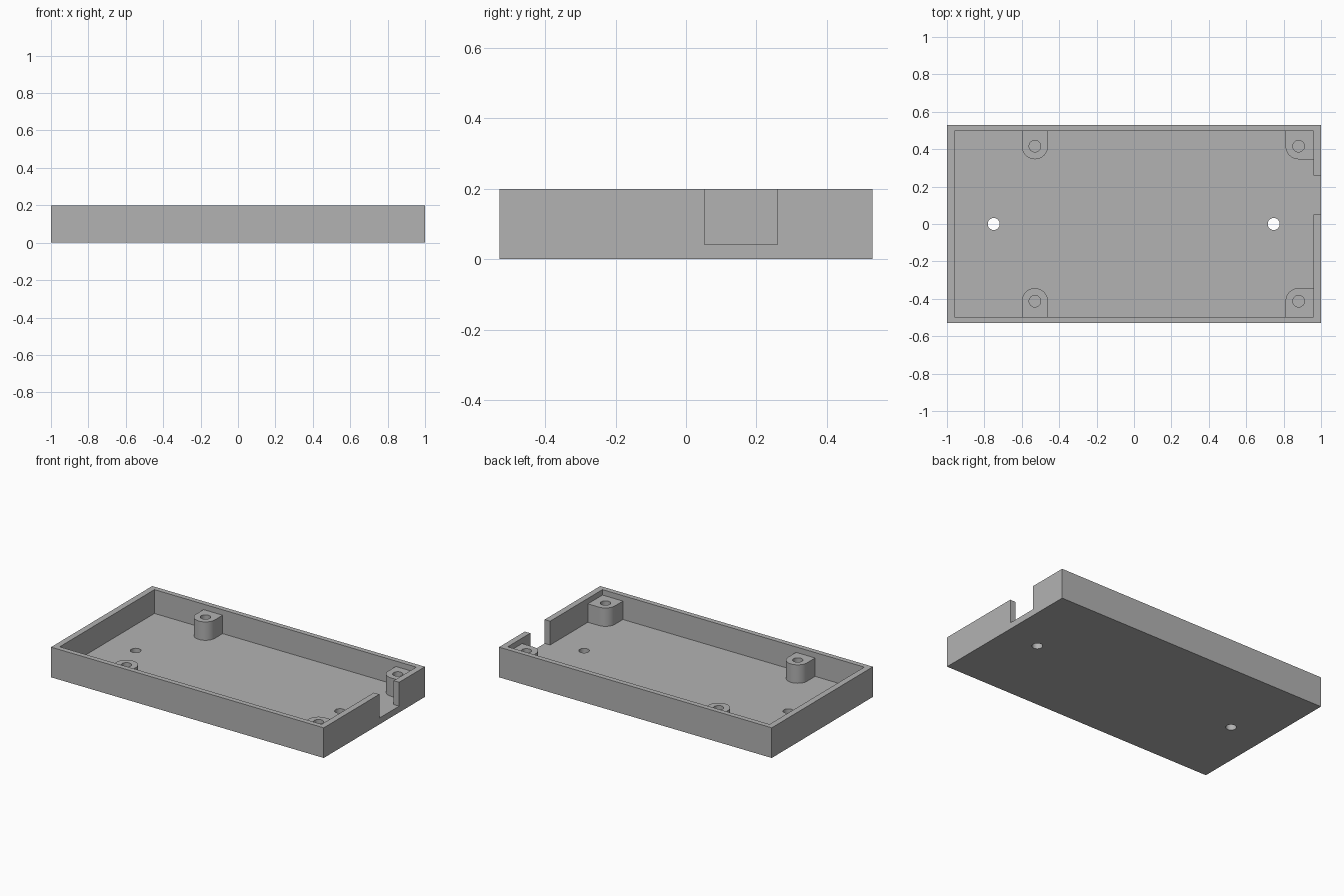
import bpy, bmesh
from math import sin, cos, pi

old = bpy.data.objects.get("Cube")
if old:
    bpy.data.objects.remove(old, do_unlink=True)

# Main dimensions
FLOOR, TOP, POST_TOP = 0.042, 0.2, 0.164
HALF_X, HALF_Y = 1.0, 0.53
IN_X, IN_Y = 0.96, 0.496
POST_R, HOLE_R, EMBED = 0.07, 0.031, 0.01

grey = bpy.data.materials.new("plain_grey")
grey.use_nodes = True
grey.diffuse_color = (0.45, 0.45, 0.45, 1)
grey.node_tree.nodes["Principled BSDF"].inputs["Base Color"].default_value = (0.45, 0.45, 0.45, 1)


def prism(name, outline, z0, z1):
    """Extrude a flat outline from z0 up to z1."""
    bm = bmesh.new()
    face = bm.faces.new([bm.verts.new((x, y, z0)) for x, y in outline])
    top = bmesh.ops.extrude_face_region(bm, geom=[face])["geom"]
    verts = [g for g in top if isinstance(g, bmesh.types.BMVert)]
    bmesh.ops.translate(bm, vec=(0, 0, z1 - z0), verts=verts)
    bmesh.ops.recalc_face_normals(bm, faces=bm.faces)
    mesh = bpy.data.meshes.new(name)
    bm.to_mesh(mesh)
    bm.free()
    mesh.materials.append(grey)
    obj = bpy.data.objects.new(name, mesh)
    bpy.context.collection.objects.link(obj)
    return obj


def rect(x0, x1, y0, y1):
    return [(x0, y0), (x1, y0), (x1, y1), (x0, y1)]


def arc(cx, cy, r, a0, a1, n, flip=1):
    return [(cx + r * cos(a0 + (a1 - a0) * i / n),
             cy + flip * r * sin(a0 + (a1 - a0) * i / n)) for i in range(n + 1)]


def circle(cx, cy, r):
    return arc(cx, cy, r, 0, 2 * pi, 32)[:-1]


def activate(obj):
    bpy.ops.object.select_all(action="DESELECT")
    obj.select_set(True)
    bpy.context.view_layer.objects.active = obj


def cut(obj, outline, z0, z1):
    """Subtract an extruded outline, then drop the cutter."""
    cutter = prism("cutter", outline, z0, z1)
    cutter.hide_render = True
    mod = obj.modifiers.new("cut", "BOOLEAN")
    mod.operation, mod.solver, mod.object = "DIFFERENCE", "EXACT", cutter
    activate(obj)
    bpy.ops.object.modifier_apply(modifier=mod.name)
    bpy.data.objects.remove(cutter, do_unlink=True)


def finish(obj):
    activate(obj)
    bpy.ops.object.shade_smooth_by_angle(angle=pi / 6)


# Open tray with a cable notch in the left wall and two floor holes
tray = prism("tray", rect(-HALF_X, HALF_X, -HALF_Y, HALF_Y), 0, TOP)
cut(tray, rect(-IN_X, IN_X, -IN_Y, IN_Y), FLOOR, TOP + 0.1)
cut(tray, rect(IN_X - 0.1, HALF_X + 0.1, 0.052, 0.26), FLOOR, TOP + 0.1)
for x in (-0.75, 0.747):
    cut(tray, circle(x, 0, 0.032), -0.1, TOP)
finish(tray)

# Screw posts: two against the long walls, two filling the left corners
for side, label, cy in ((1, "back", 0.416), (-1, "front", -0.413)):
    wall_y = side * (IN_Y + EMBED)
    for cx, place in ((-0.53, "wall"), (0.88, "corner")):
        if place == "corner":
            wall_x = IN_X + EMBED
            shape = arc(cx, cy, POST_R, pi, 1.5 * pi, 10, side)
            shape += [(wall_x, cy - side * POST_R), (wall_x, wall_y)]
        else:
            shape = arc(cx, cy, POST_R, pi, 2 * pi, 20, side)
            shape += [(cx + POST_R, wall_y)]
        shape += [(cx - POST_R, wall_y)]
        post = prism(f"{label}_{place}_post", shape, FLOOR - EMBED, POST_TOP)
        cut(post, circle(cx, cy, HOLE_R), FLOOR, TOP)
        finish(post)
